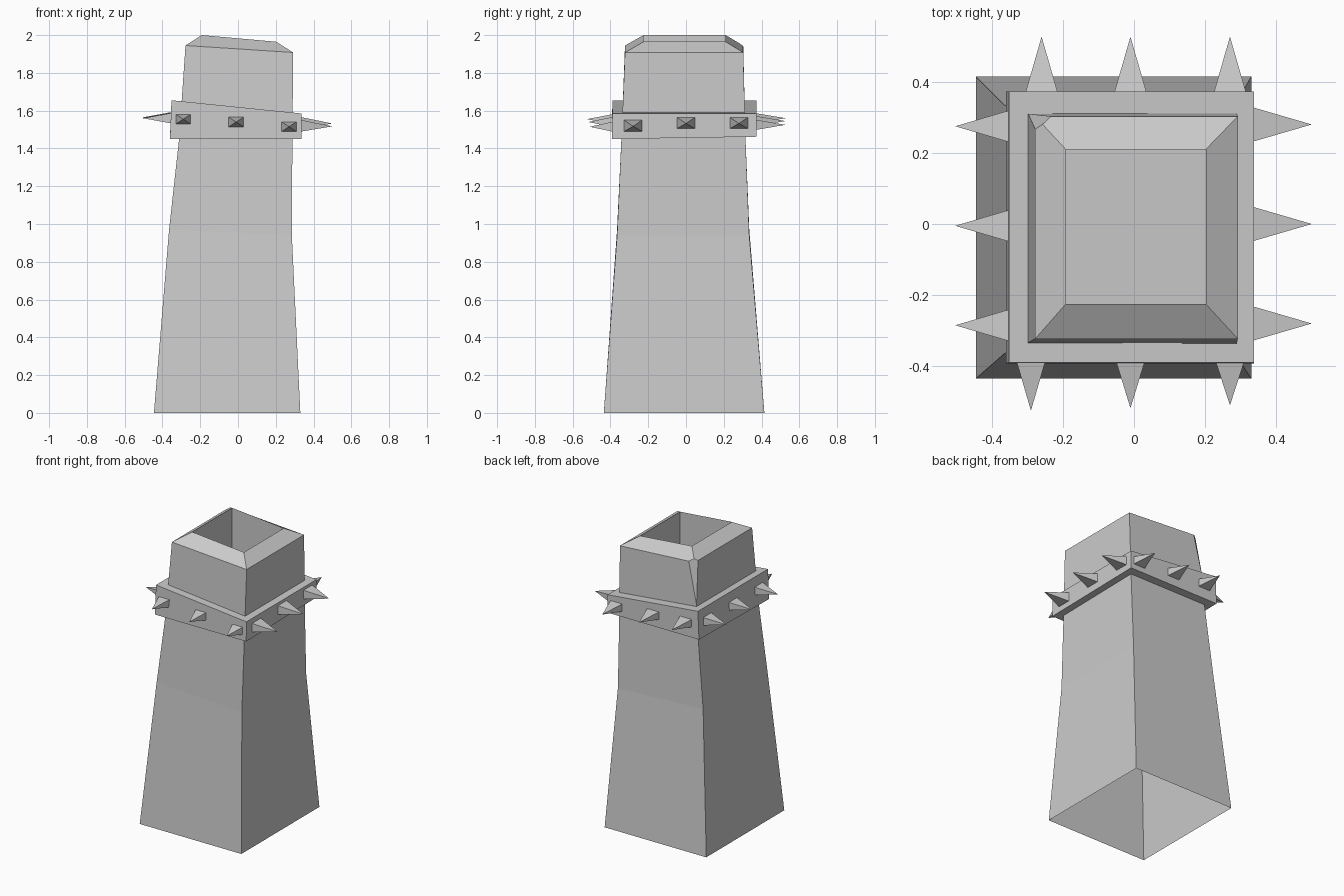
import bpy, bmesh
from mathutils import Vector

if "Cube" in bpy.data.objects:
    bpy.data.objects.remove(bpy.data.objects["Cube"])


def ring(bm, x0, x1, y0, y1, zl, zr, dback=0.0):
    """Rectangular loop; zl / zr are heights on the left / right side."""
    pts = [(x0, y0, zl), (x1, y0, zr), (x1, y1, zr + dback), (x0, y1, zl + dback)]
    return [bm.verts.new(p) for p in pts]


def loft(bm, rings):
    for a, b in zip(rings, rings[1:]):
        for i in range(4):
            j = (i + 1) % 4
            bm.faces.new((a[i], a[j], b[j], b[i]))


def finish(bm, name):
    me = bpy.data.meshes.new(name)
    bm.to_mesh(me)
    bm.free()
    ob = bpy.data.objects.new(name, me)
    bpy.context.collection.objects.link(ob)
    return ob


# Chimney shaft: open bottom, tapered, chamfered rim, recessed flue
bm = bmesh.new()
rings = [ring(bm, *r) for r in (
    (-0.445, 0.33, -0.435, 0.415, 0.0, 0.0),
    (-0.365, 0.285, -0.365, 0.335, 0.97, 0.94),
    (-0.312, 0.288, -0.342, 0.315, 1.45, 1.45),
    (-0.278, 0.292, -0.323, 0.303, 1.945, 1.908),
    (-0.192, 0.202, -0.225, 0.21, 2.0, 1.965),
    (-0.192, 0.202, -0.225, 0.21, 1.58, 1.54),
)]
loft(bm, rings)
bm.faces.new(rings[-1])

# Chipped corner at the back left of the rim
a, b, c = Vector((-0.299, 0.311, 1.65)), Vector((-0.28, 0.265, 1.945)), Vector((-0.232, 0.304, 1.942))
n = (b - a).cross(c - a).normalized()
if n.dot(Vector((-1, 1, 0))) < 0:
    n = -n
res = bmesh.ops.bisect_plane(bm, geom=bm.verts[:] + bm.edges[:] + bm.faces[:],
                             plane_co=a, plane_no=n, clear_outer=True)
cut = [e for e in res["geom_cut"] if isinstance(e, bmesh.types.BMEdge)]
bmesh.ops.contextual_create(bm, geom=cut)
finish(bm, "chimney_shaft")

# Slanted collar
bm = bmesh.new()
lo = ring(bm, -0.36, 0.337, -0.392, 0.373, 1.45, 1.45, 0.012)
hi = ring(bm, -0.352, 0.337, -0.39, 0.373, 1.655, 1.585)
loft(bm, [lo, hi])
bm.faces.new(lo[::-1])
bm.faces.new(hi)
finish(bm, "collar")


# Four-sided spikes, three per side
def spike(bm, base, tip, half, high):
    base, tip = Vector(base), Vector(tip)
    d = tip - base
    side = Vector((1, 0, 0)) if abs(d.y) > abs(d.x) else Vector((0, 1, 0))
    up = Vector((0, 0, high))
    corners = [bm.verts.new(base + side * half * s + up * t)
               for s, t in ((-1, -1), (1, -1), (1, 1), (-1, 1))]
    t = bm.verts.new(tip)
    bm.faces.new(corners)
    for i in range(4):
        bm.faces.new((corners[i], corners[(i + 1) % 4], t))


bm = bmesh.new()
for x, z, tipy in ((-0.29, 1.555, -0.525), (-0.01, 1.54, -0.518), (0.27, 1.515, -0.51)):
    spike(bm, (x, -0.385, z), (x, tipy, z), 0.041, 0.027)
for x, z in ((-0.26, 1.56), (-0.01, 1.545), (0.27, 1.525)):
    spike(bm, (x, 0.368, z), (x, 0.527, z), 0.046, 0.027)
for y, z in ((-0.28, 1.52), (0.0, 1.535), (0.28, 1.535)):
    spike(bm, (0.332, y, z), (0.50, y, z - 0.003), 0.049, 0.031)
for y, z in ((-0.285, 1.56), (-0.005, 1.562), (0.275, 1.565)):
    spike(bm, (-0.35, y, z), (-0.503, y, z), 0.045, 0.028)
bmesh.ops.recalc_face_normals(bm, faces=bm.faces[:])
finish(bm, "collar_spikes")
